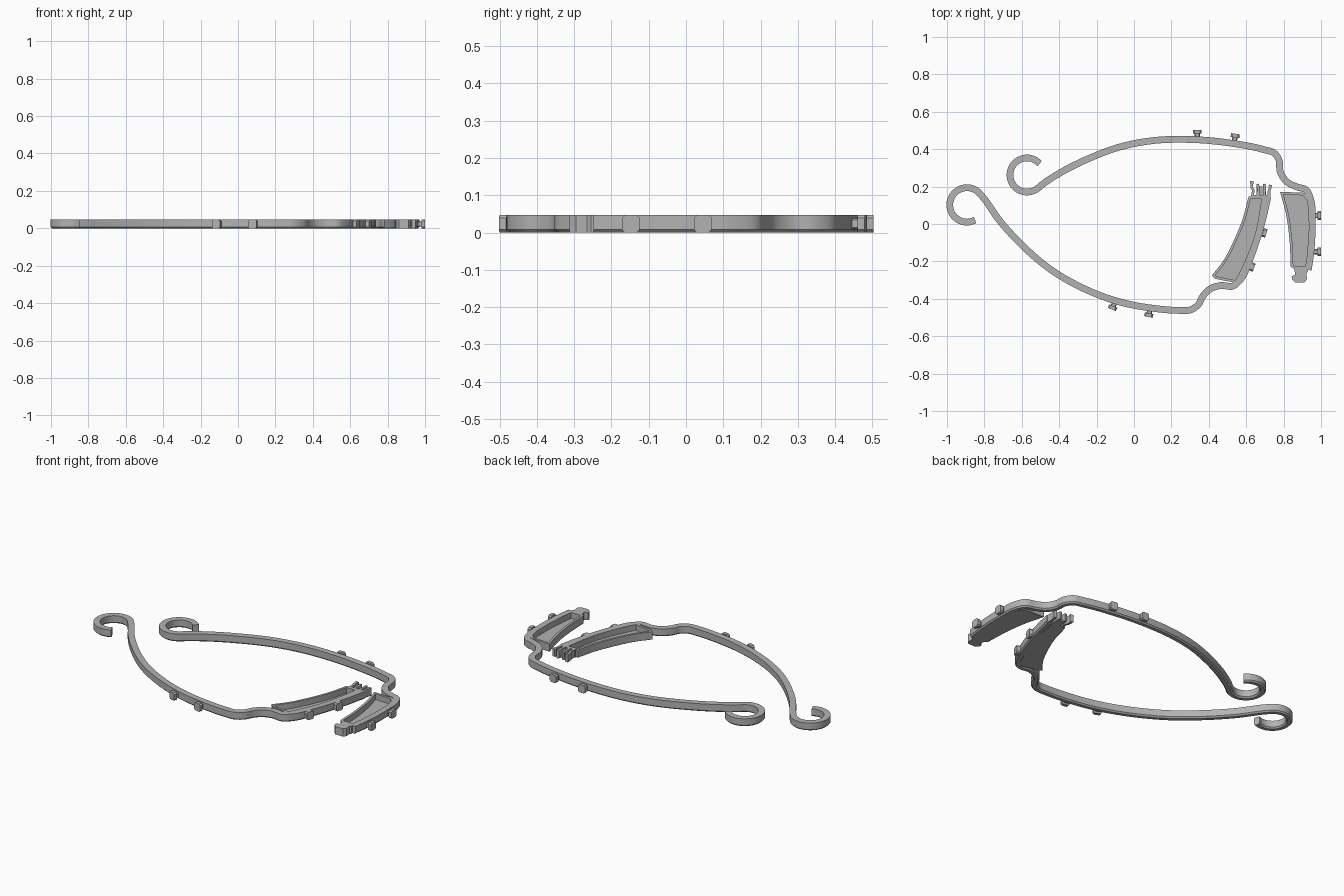
import bpy, bmesh, math
from mathutils import Vector

if "Cube" in bpy.data.objects:
    bpy.data.objects.remove(bpy.data.objects["Cube"])

H = 0.047      # part height
BAND = 0.036   # band width

grey = bpy.data.materials.new("plain grey")
grey.diffuse_color = (0.45, 0.45, 0.45, 1)
grey.use_nodes = True
grey.node_tree.nodes["Principled BSDF"].inputs["Base Color"].default_value = grey.diffuse_color


def finish(name, bm, smooth=True):
    bmesh.ops.recalc_face_normals(bm, faces=bm.faces)
    me = bpy.data.meshes.new(name)
    bm.to_mesh(me)
    bm.free()
    me.materials.append(grey)
    ob = bpy.data.objects.new(name, me)
    bpy.context.collection.objects.link(ob)
    if smooth:
        bpy.ops.object.select_all(action='DESELECT')
        ob.select_set(True)
        bpy.context.view_layer.objects.active = ob
        bpy.ops.object.shade_smooth_by_angle(angle=math.radians(30))
    return ob


def arc(cx, cy, r, a0, a1, n=14):
    angles = [math.radians(a0 + (a1 - a0) * i / n) for i in range(n + 1)]
    return [(cx + r * math.cos(a), cy + r * math.sin(a)) for a in angles]


def spline(pts, n=5):
    """Smooth path through the points."""
    p = [Vector(q) for q in pts]
    p = [2 * p[0] - p[1]] + p + [2 * p[-1] - p[-2]]
    out = []
    for a, b, c, d in zip(p, p[1:], p[2:], p[3:]):
        # tangents are scaled for uneven point spacing
        l0, l1, l2 = (b - a).length, (c - b).length, (d - c).length
        m1 = ((b - a) / l0 * l1 + (c - b) / l1 * l0) / (l0 + l1) * l1
        m2 = ((c - b) / l1 * l2 + (d - c) / l2 * l1) / (l1 + l2) * l1
        for i in range(n):
            t = i / n
            out.append(b * (2*t**3 - 3*t*t + 1) + m1 * (t**3 - 2*t*t + t)
                       + c * (3*t*t - 2*t**3) + m2 * (t**3 - t*t))
    return out + [p[-2]]


def ribbon(name, path, width, z0=0.0, z1=H, chamfer=0.008, closed=False):
    """Upright strip along a path with a chamfered underside."""
    path = [Vector(q) for q in path]
    n, w, bm, rings = len(path), width / 2, bmesh.new(), []
    section = [(-w, z1), (w, z1), (w, z0 + chamfer), (w - chamfer, z0),
               (chamfer - w, z0), (-w, z0 + chamfer)]
    for i, p in enumerate(path):
        a = path[i - 1] if closed or i else p
        b = path[(i + 1) % n] if closed or i < n - 1 else p
        u = (p - a).normalized() if p != a else (b - p).normalized()
        v = (b - p).normalized() if p != b else u
        t = (u + v).normalized()
        side = Vector((-t.y, t.x)) / max(t.dot(u), 0.6)
        rings.append([bm.verts.new((p.x + side.x * s, p.y + side.y * s, z))
                      for s, z in section])
    for i in range(n if closed else n - 1):
        a, b = rings[i], rings[(i + 1) % n]
        for k in range(6):
            j = (k + 1) % 6
            bm.faces.new((a[k], a[j], b[j], b[k]))
    if not closed:
        bm.faces.new(rings[0])
        bm.faces.new(rings[-1])
    return finish(name, bm)


def prism(name, outline, z0, z1):
    bm = bmesh.new()
    f = bm.faces.new([bm.verts.new((x, y, z0)) for x, y in outline])
    ext = bmesh.ops.extrude_face_region(bm, geom=[f])
    top = [v for v in ext['geom'] if isinstance(v, bmesh.types.BMVert)]
    bmesh.ops.translate(bm, verts=top, vec=(0, 0, z1 - z0))
    return finish(name, bm)


def peg(name, base, angle):
    """Stem with an eight-sided head, pointing outward from the band."""
    d = Vector((math.cos(angle), math.sin(angle)))
    s = Vector((-d.y, d.x))
    bm = bmesh.new()

    def loft(r, c, a, b):
        oct_ = [(r, r-c), (r-c, r), (c-r, r), (-r, r-c),
                (-r, c-r), (c-r, -r), (r-c, -r), (r, c-r)]
        ends = []
        for dist in (a, b):
            ends.append([bm.verts.new((*(Vector(base) + d * dist + s * u), H / 2 + v))
                         for u, v in oct_])
            bm.faces.new(ends[-1])
        for k in range(8):
            j = (k + 1) % 8
            bm.faces.new((ends[0][k], ends[0][j], ends[1][j], ends[1][k]))
    loft(0.014, 0.004, 0.0, 0.04)
    loft(H / 2, 0.008, 0.033, 0.053)
    finish(name, bm, False)


# Bands: curled hook, long bow, offset bend and clip arm
lower = spline(arc(-0.893, 0.102, 0.092, 298, 35) + [
    (-0.717, 0.016), (-0.61, -0.102), (-0.449, -0.241), (-0.262, -0.348),
    (-0.075, -0.417), (0.112, -0.452), (0.246, -0.462), (0.299, -0.46),
    (0.342, -0.433), (0.369, -0.385), (0.406, -0.348), (0.465, -0.329),
    (0.529, -0.332), (0.567, -0.299), (0.62, -0.187), (0.663, -0.064),
    (0.695, 0.053), (0.715, 0.144)])
ribbon("lower_band", lower, BAND)

upper = spline(arc(-0.572, 0.262, 0.091, 42, 300) + [
    (-0.487, 0.214), (-0.396, 0.273), (-0.235, 0.353), (-0.075, 0.412),
    (0.112, 0.447), (0.299, 0.452), (0.513, 0.433), (0.70, 0.396),
    (0.749, 0.38), (0.775, 0.342), (0.781, 0.283), (0.818, 0.225),
    (0.872, 0.198), (0.92, 0.182), (0.944, 0.134), (0.952, 0.027),
    (0.947, -0.134), (0.932, -0.246)])
ribbon("upper_band", upper, BAND)

# Clip trays: thin floor with a raised rim
tray_a = (spline([(0.618, 0.14), (0.588, 0.027), (0.545, -0.08), (0.475, -0.212),
                  (0.425, -0.275)])
          + [(0.435, -0.286), (0.545, -0.308)]
          + spline([(0.565, -0.275), (0.615, -0.165), (0.655, -0.05), (0.69, 0.14)]))
tray_b = (spline([(0.79, 0.165), (0.818, 0.06), (0.838, -0.08), (0.845, -0.225)])
          + [(0.855, -0.232), (0.922, -0.238)]
          + spline([(0.93, -0.19), (0.94, -0.06), (0.943, 0.06), (0.93, 0.13)])
          + [(0.905, 0.16)])
for side, outline in (("lower", tray_a), ("upper", tray_b)):
    prism(side + "_tray_floor", outline, 0.0, 0.012)
    ribbon(side + "_tray_rim", outline, 0.014, chamfer=0.002, closed=True)

# Latch socket: four prongs on a short base
prism("socket_base", [(0.622, 0.135), (0.725, 0.135), (0.728, 0.155), (0.626, 0.155)], 0, H)
prism("socket_floor", [(0.655, 0.15), (0.705, 0.15), (0.705, 0.2), (0.655, 0.2)], 0, 0.014)
for i, prong in enumerate([
        [(0.632, 0.14), (0.638, 0.18), (0.63, 0.195), (0.628, 0.222), (0.64, 0.22)],
        [(0.662, 0.14), (0.664, 0.19), (0.662, 0.215)],
        [(0.695, 0.14), (0.699, 0.19), (0.697, 0.215)],
        [(0.722, 0.14), (0.722, 0.175), (0.73, 0.202), (0.72, 0.204)]]):
    ribbon(f"socket_prong_{i + 1}", prong, 0.014, chamfer=0.002)

# Latch tongue: notched tab
prism("latch_tongue", [
    (0.85, -0.225), (0.925, -0.225), (0.93, -0.255), (0.922, -0.265),
    (0.925, -0.295), (0.912, -0.312), (0.86, -0.312), (0.845, -0.295),
    (0.843, -0.28), (0.862, -0.27), (0.856, -0.24)], 0, H)

# Pegs along the outside of both bands
for i, (x, y, deg) in enumerate([
        (-0.098, -0.408, -113), (0.088, -0.445, -102), (0.657, -0.035, -17),
        (0.593, -0.215, -20), (0.338, 0.450, 90), (0.535, 0.430, 82),
        (0.947, 0.045, 0), (0.947, -0.148, 0)]):
    peg(f"peg_{i + 1}", (x, y), math.radians(deg))
